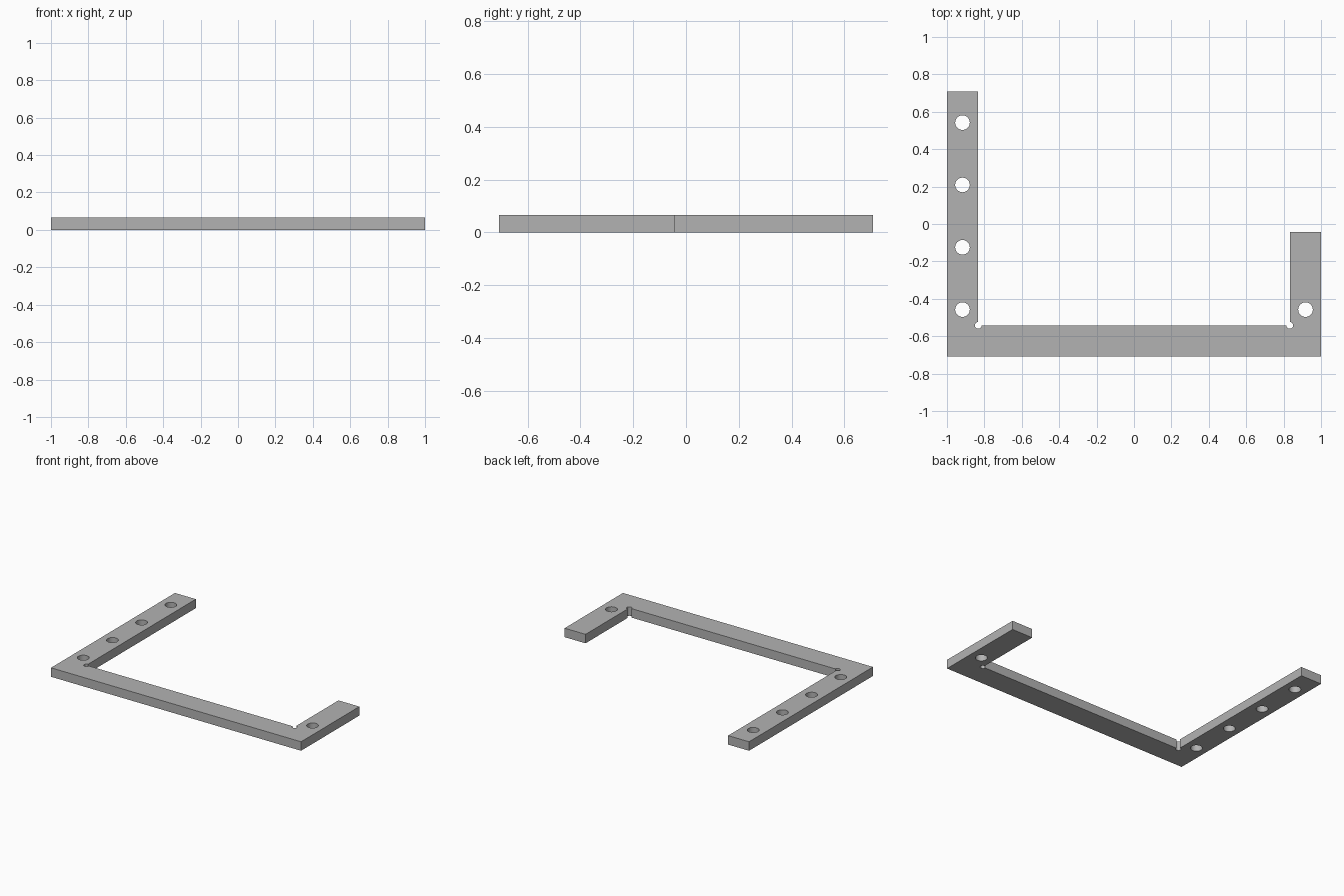
import bpy
import bmesh
from mathutils import Matrix

cube = bpy.data.objects.get("Cube")
if cube:
    bpy.data.objects.remove(cube, do_unlink=True)

THICK = 0.065
FRONT, BACK = -0.708, 0.708
INNER_X, INNER_Y = 0.833, -0.542
RIGHT_END = -0.042

grey = bpy.data.materials.new("plain grey")
grey.use_nodes = True
colour = (0.45, 0.45, 0.45, 1)
grey.diffuse_color = colour
grey.node_tree.nodes["Principled BSDF"].inputs["Base Color"].default_value = colour


def make_object(name, bm):
    mesh = bpy.data.meshes.new(name)
    bm.to_mesh(mesh)
    bm.free()
    mesh.materials.append(grey)
    obj = bpy.data.objects.new(name, mesh)
    bpy.context.collection.objects.link(obj)
    return obj


# Flat U-shaped bracket: front bar with a long arm and a short arm
outline = [(-1, FRONT), (1, FRONT), (1, RIGHT_END), (INNER_X, RIGHT_END),
           (INNER_X, INNER_Y), (-INNER_X, INNER_Y), (-INNER_X, BACK), (-1, BACK)]
bm = bmesh.new()
base = bm.faces.new([bm.verts.new((x, y, 0)) for x, y in outline])
extruded = bmesh.ops.extrude_face_region(bm, geom=[base], use_keep_orig=True)
top_verts = [v for v in extruded["geom"] if isinstance(v, bmesh.types.BMVert)]
bmesh.ops.translate(bm, verts=top_verts, vec=(0, 0, THICK))
bmesh.ops.recalc_face_normals(bm, faces=bm.faces)
bracket = make_object("bracket", bm)

# Bolt holes along the arms, and round reliefs in the inner corners
holes = [(-0.917, -0.458 + i / 3, 0.039) for i in range(4)]
holes.append((0.917, -0.458, 0.039))
holes += [(side * INNER_X, INNER_Y, 0.018) for side in (-1, 1)]
bm = bmesh.new()
for x, y, radius in holes:
    bmesh.ops.create_cone(bm, cap_ends=True, segments=48, radius1=radius, radius2=radius,
                          depth=THICK * 3, matrix=Matrix.Translation((x, y, THICK / 2)))
cutter = make_object("hole_cutter", bm)
cutter.hide_render = True

cut = bracket.modifiers.new("holes", "BOOLEAN")
cut.operation = "DIFFERENCE"
cut.solver = "EXACT"
cut.object = cutter

# Apply the cut, then smooth the hole walls while keeping edges sharp
bpy.ops.object.select_all(action="DESELECT")
bracket.select_set(True)
bpy.context.view_layer.objects.active = bracket
bpy.ops.object.modifier_apply(modifier=cut.name)
bpy.data.objects.remove(cutter, do_unlink=True)
bpy.ops.object.shade_smooth_by_angle(angle=0.5)
